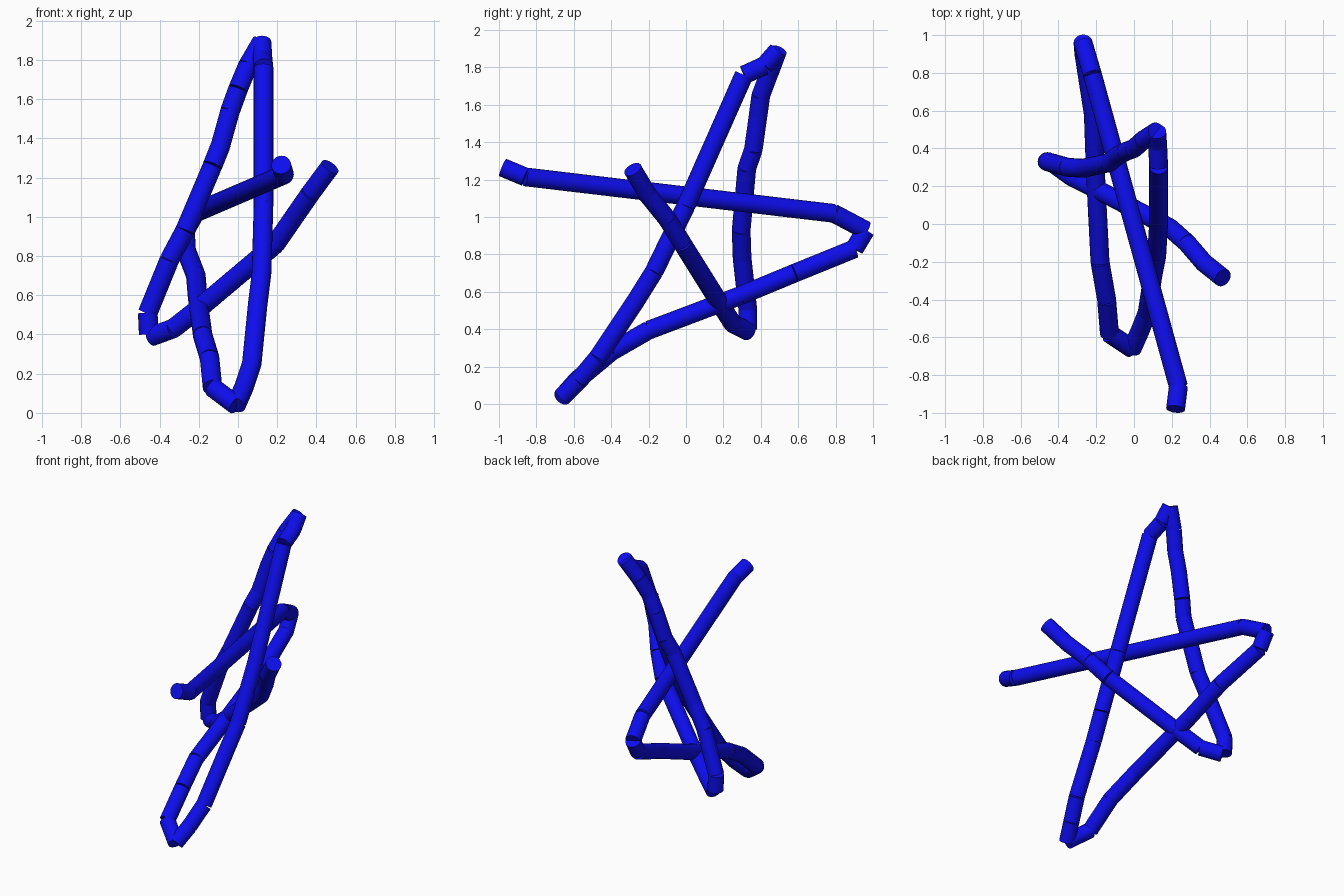
import bpy, bmesh
from mathutils import Vector, Matrix

if "Cube" in bpy.data.objects:
    bpy.data.objects.remove(bpy.data.objects["Cube"])

RADIUS = 0.05
SIDES = 20

mat = bpy.data.materials.new("blue")
mat.diffuse_color = (0.004, 0.004, 0.85, 1)
mat.use_nodes = True
mat.node_tree.nodes["Principled BSDF"].inputs["Base Color"].default_value = mat.diffuse_color


def rod_chain(name, pts):
    """Chain of straight capped rods running from point to point."""
    bm = bmesh.new()
    for a, b in zip(pts, pts[1:]):
        a, b = Vector(a), Vector(b)
        d = b - a
        rot = d.to_track_quat('Z', 'Y').to_matrix().to_4x4()
        bmesh.ops.create_cone(bm, cap_ends=True, segments=SIDES,
                              radius1=RADIUS, radius2=RADIUS, depth=d.length,
                              matrix=Matrix.Translation((a + b) / 2) @ rot)
    me = bpy.data.meshes.new(name)
    bm.to_mesh(me)
    bm.free()
    me.materials.append(mat)
    ob = bpy.data.objects.new(name, me)
    bpy.context.collection.objects.link(ob)
    bpy.context.view_layer.objects.active = ob
    ob.select_set(True)
    bpy.ops.object.shade_smooth_by_angle()
    ob.select_set(False)


# corners of the star
back_tip = (-0.27, 0.96, 0.93)
foot_tip = (-0.01, -0.66, 0.04)
top_tip = (0.12, 0.49, 1.89)
left_tip = (-0.455, 0.33, 0.40)

# long cross stroke, from the front free end to the back tip
rod_chain("cross_stroke", [(0.22, -0.98, 1.265), (0.235, -0.86, 1.215),
                           (-0.22, 0.79, 1.02), back_tip])

# lower stroke, from the back tip down to the foot
rod_chain("lower_stroke", [back_tip, (-0.265, 0.90, 0.83), (-0.215, 0.58, 0.70),
                           (-0.205, 0.29, 0.58), (-0.18, -0.20, 0.395),
                           (-0.145, -0.40, 0.28), (-0.13, -0.58, 0.13), foot_tip])

# rising stroke, from the foot up to the top
rod_chain("rising_stroke", [foot_tip, (0.03, -0.57, 0.13), (0.07, -0.47, 0.25),
                            (0.10, -0.27, 0.55), (0.12, -0.17, 0.71),
                            (0.13, 0.0, 1.06), (0.13, 0.31, 1.76),
                            (0.125, 0.42, 1.81), top_tip])

# falling stroke, from the top down to the left tip
rod_chain("falling_stroke", [top_tip, (0.05, 0.445, 1.77), (0.0, 0.40, 1.65),
                             (-0.04, 0.385, 1.54), (-0.09, 0.36, 1.36),
                             (-0.13, 0.325, 1.26), (-0.27, 0.295, 0.93),
                             (-0.35, 0.30, 0.78), (-0.46, 0.33, 0.51), left_tip])

# last stroke, from the left tip to the right free end
rod_chain("last_stroke", [(-0.44, 0.33, 0.39), (-0.33, 0.25, 0.43),
                          (-0.19, 0.18, 0.54), (0.19, -0.02, 0.86),
                          (0.28, -0.10, 0.99), (0.37, -0.205, 1.12),
                          (0.47, -0.285, 1.255)])
